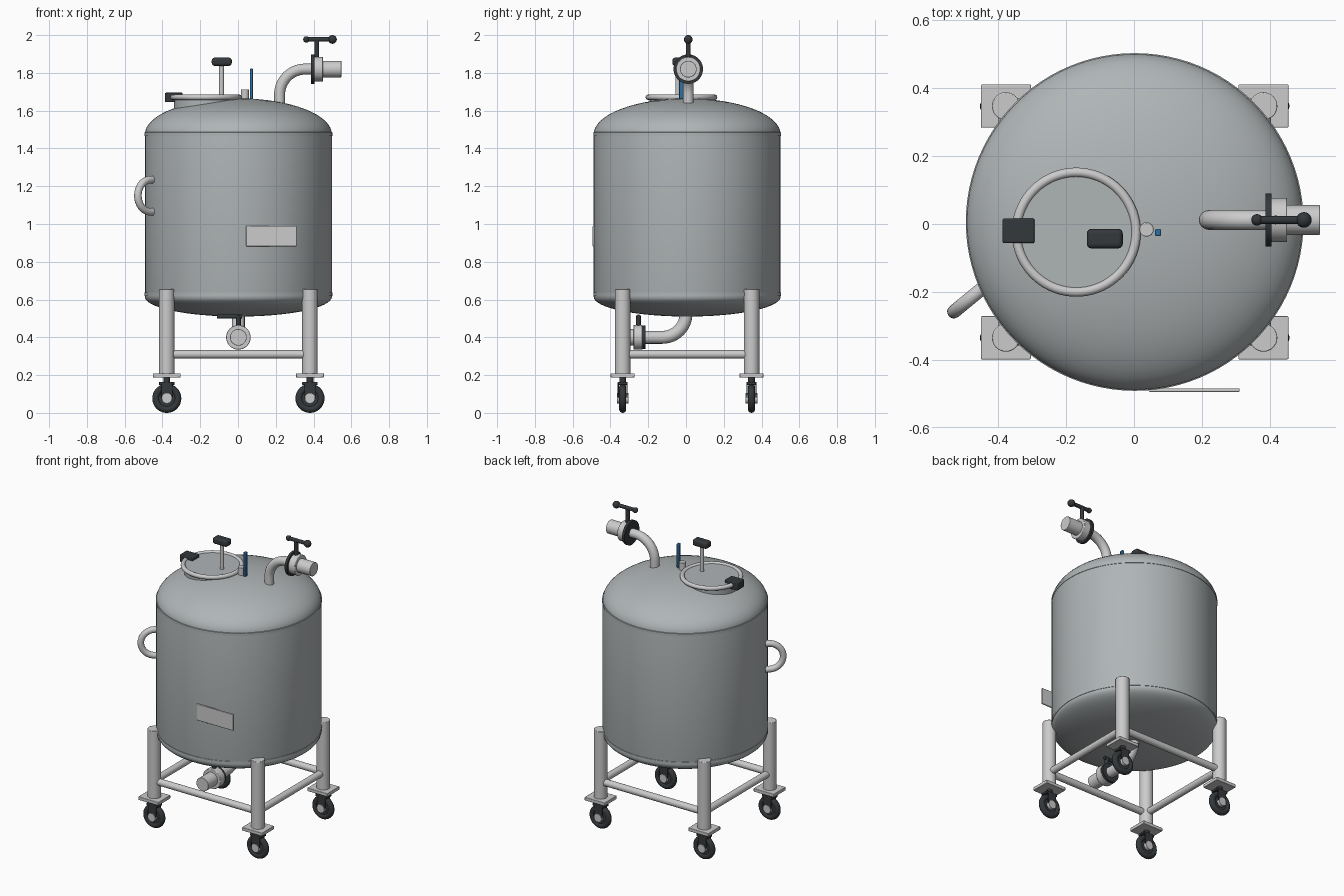
import bpy, bmesh, math
from mathutils import Vector

if "Cube" in bpy.data.objects:
    bpy.data.objects.remove(bpy.data.objects["Cube"])

def mat(name, c):
    m = bpy.data.materials.new(name)
    m.diffuse_color = (*c, 1)
    m.use_nodes = True
    m.node_tree.nodes["Principled BSDF"].inputs["Base Color"].default_value = m.diffuse_color
    return m

STEEL = mat("brushed_steel", (0.43, 0.46, 0.47))
DARK = mat("dark_plastic", (0.035, 0.04, 0.045))
BLUE = mat("blue_paint", (0.03, 0.16, 0.36))
CX, CY = 0.002, 0.006            # tank axis

def finish(o, name, m=None, smooth=True):
    o.name = name
    if m:
        o.data.materials.clear()
        o.data.materials.append(m)
    bpy.ops.object.select_all(action='DESELECT')
    o.select_set(True)
    bpy.context.view_layer.objects.active = o
    if smooth:
        bpy.ops.object.shade_smooth_by_angle(angle=math.radians(35))
    return o

def bevel(o, w, seg=2):
    b = o.modifiers.new("bevel", 'BEVEL')
    b.width, b.segments, b.limit_method = w, seg, 'ANGLE'

def rod(name, a, b, r, m=None, n=32, bev=0):
    a, b = Vector(a), Vector(b)
    bpy.ops.mesh.primitive_cylinder_add(vertices=n, radius=r, depth=(b - a).length, location=(a + b) / 2)
    o = bpy.context.object
    o.rotation_euler = (b - a).to_track_quat('Z', 'Y').to_euler()
    if bev:
        bevel(o, bev)
    return finish(o, name, m)

def box(name, c, s, m=None, bev=0.003, seg=2):
    bpy.ops.mesh.primitive_cube_add(size=1, location=c)
    o = bpy.context.object
    for v in o.data.vertices:
        v.co = Vector([v.co[i] * s[i] for i in range(3)])
    bevel(o, bev, seg)
    return finish(o, name, m)

def ball(name, c, r, m):
    bpy.ops.mesh.primitive_uv_sphere_add(segments=24, ring_count=12, radius=r, location=c)
    return finish(bpy.context.object, name, m)

def torus(name, c, R, r, m=None, rot=(0, 0, 0), n=48):
    bpy.ops.mesh.primitive_torus_add(major_radius=R, minor_radius=r, major_segments=n,
                                     minor_segments=14, location=c, rotation=rot)
    return finish(bpy.context.object, name, m)

def lathe(name, prof, m=None, n=96):
    me = bpy.data.meshes.new(name)
    bm = bmesh.new()
    vs = [bm.verts.new((r, 0, z)) for r, z in prof]
    es = [bm.edges.new(p) for p in zip(vs, vs[1:])]
    bmesh.ops.spin(bm, geom=vs + es, cent=(0, 0, 0), axis=(0, 0, 1), angle=math.tau, steps=n)
    bmesh.ops.remove_doubles(bm, verts=bm.verts, dist=1e-5)
    bmesh.ops.recalc_face_normals(bm, faces=bm.faces)
    bm.to_mesh(me)
    bm.free()
    o = bpy.data.objects.new(name, me)
    o.location = (CX, CY, 0)
    bpy.context.collection.objects.link(o)
    return finish(o, name, m)

def tube(name, pts, r, m=None):
    cu = bpy.data.curves.new(name, 'CURVE')
    cu.dimensions, cu.bevel_depth, cu.bevel_resolution, cu.use_fill_caps = '3D', r, 6, True
    sp = cu.splines.new('POLY')
    sp.points.add(len(pts) - 1)
    for p, q in zip(sp.points, pts):
        p.co = (*q, 1)
    o = bpy.data.objects.new(name, cu)
    bpy.context.collection.objects.link(o)
    bpy.ops.object.select_all(action='DESELECT')
    o.select_set(True)
    bpy.context.view_layer.objects.active = o
    bpy.ops.object.convert(target='MESH')
    return finish(bpy.context.object, name, m)

def elbow(start, corner, end, R, n=14):
    s, c, e = map(Vector, (start, corner, end))
    u, v = (s - c).normalized(), (e - c).normalized()
    o = c + (u + v) * R
    arc = [o - v * R * math.cos(t) - u * R * math.sin(t)
           for t in [i / n * math.pi / 2 for i in range(n + 1)]]
    return [s] + arc + [e]

# tank shell with elliptical heads
RT = 0.495
quarter = [i / 16 * math.pi / 2 for i in range(17)]
prof = [(RT * math.sin(t), 0.615 - 0.105 * math.cos(t)) for t in quarter]
prof += [(RT * math.cos(t), 1.475 + 0.19 * math.sin(t)) for t in quarter]
prof[0] = (0, prof[0][1])
prof[-1] = (0, prof[-1][1])
lathe("tank_shell", prof, STEEL)
# weld bands at the head joints
for nm, z in (("lower", 0.628), ("upper", 1.476)):
    lathe(nm + "_weld_band", [(RT - 0.005, z - 0.012), (RT + 0.002, z - 0.009),
                              (RT + 0.002, z + 0.009), (RT - 0.005, z + 0.012)], STEEL)

# legs, plates and casters
LX, LY = 0.379, 0.341
for sx, nx in ((-1, "left"), (1, "right")):
    for sy, ny in ((-1, "front"), (1, "back")):
        x, y, p = CX + sx * LX, CY + sy * LY, f"{ny}_{nx}_"
        rod(p + "leg", (x, y, 0.2), (x, y, 0.655), 0.041, bev=0.003)
        box(p + "foot_plate", (x, y, 0.198), (0.147, 0.127, 0.022))
        rod(p + "caster_stem", (x, y, 0.15), (x, y, 0.19), 0.018, DARK)
        box(p + "caster_fork_top", (x, y, 0.156), (0.082, 0.052, 0.016), DARK)
        for s in (-1, 1):
            box(p + "caster_fork_side", (x, y + s * 0.0235, 0.122), (0.06, 0.006, 0.08), DARK, 0.002)
        torus(p + "caster_tire", (x, y, 0.077), 0.058, 0.019, DARK, (math.pi / 2, 0, 0), 36)
        rod(p + "caster_rim", (x, y - 0.011, 0.077), (x, y + 0.011, 0.077), 0.046, DARK)
        rod(p + "caster_hub", (x, y - 0.031, 0.077), (x, y + 0.031, 0.077), 0.027)

# frame rails between the legs
for s, nm in ((-1, "front"), (1, "back")):
    rod(nm + "_rail", (CX - LX, CY + s * LY, 0.31), (CX + LX, CY + s * LY, 0.31), 0.022)
for s, nm in ((-1, "left"), (1, "right")):
    rod(nm + "_rail", (CX + s * LX, CY - LY, 0.31), (CX + s * LX, CY + LY, 0.31), 0.022)

# pipe valves: dark flange, body and outlet along direction d
def valve(p, at, d):
    at, d = Vector(at), Vector(d)
    rod(p + "valve_flange", at, at + d * 0.017, 0.078 if p == "top_" else 0.062, DARK, 40)
    rod(p + "valve_body", at + d * 0.016, at + d * 0.063, 0.065, None, 40, 0.003)
    rod(p + "valve_outlet", at + d * 0.06, at + d * 0.16, 0.044, None, 40, 0.002)

# top inlet
TY = 0.012
tube("top_pipe", elbow((0.22, TY, 1.58), (0.22, TY, 1.82), (0.40, TY, 1.82), 0.135), 0.029)
valve("top_", (0.387, TY, 1.82), (1, 0, 0))
rod("top_valve_stem", (0.417, TY, 1.87), (0.417, TY, 1.977), 0.013, DARK, 20)
rod("top_valve_lever", (0.365, TY, 1.977), (0.5, TY, 1.977), 0.012, DARK, 20)
ball("top_lever_knob", (0.5, TY, 1.977), 0.023, DARK)
ball("top_lever_end", (0.362, TY, 1.977), 0.017, DARK)

# bottom drain
tube("drain_pipe", elbow((CX, 0, 0.56), (CX, 0, 0.4), (CX, -0.23, 0.4), 0.125), 0.034)
valve("drain_", (CX, -0.215, 0.4), (0, -1, 0))
rod("drain_valve_stem", (CX, -0.252, 0.45), (CX, -0.252, 0.515), 0.013, DARK, 20)
rod("drain_valve_lever", (0.02, -0.252, 0.51), (-0.112, -0.252, 0.51), 0.011, DARK, 20)

# hatch on the top head
HX, HY = -0.17, -0.024
rod("hatch_neck", (HX, HY, 1.57), (HX, HY, 1.664), 0.168, STEEL, 64)
rod("hatch_lid", (HX, HY, 1.66), (HX, HY, 1.676), 0.176, STEEL, 64)
torus("hatch_ring", (HX, HY, 1.671), 0.176, 0.014, None, (0, 0, 0), 72)
box("hatch_hinge", (-0.34, -0.02, 1.67), (0.094, 0.073, 0.05), DARK, 0.005)
rod("hatch_handle_stem", (-0.087, -0.043, 1.66), (-0.087, -0.043, 1.845), 0.013, None, 20)
box("hatch_handle_grip", (-0.086, -0.043, 1.859), (0.106, 0.058, 0.043), DARK, 0.014, 4)

# vent with blue lever
rod("vent_nozzle", (0.037, -0.016, 1.64), (0.037, -0.016, 1.712), 0.021, None, 24, 0.002)
box("vent_lever", (0.071, -0.025, 1.742), (0.017, 0.022, 0.16), BLUE, 0.004)

# side grab handle
inner, outer = Vector((-0.425, -0.172, 1.15)), Vector((-0.53, -0.258, 1.15))
out = (outer - inner).normalized()
mid, H = outer - out * 0.085, 0.085
arc = [mid + out * H * math.cos(t) + Vector((0, 0, H * math.sin(t)))
       for t in [math.pi / 2 - i / 18 * math.pi for i in range(19)]]
up = Vector((0, 0, H))
tube("side_handle", [inner + up] + arc + [inner - up], 0.02)

# name plate, flat against the front
box("name_plate", (0.177, -0.489, 0.936), (0.268, 0.01, 0.108), None, 0.003)
